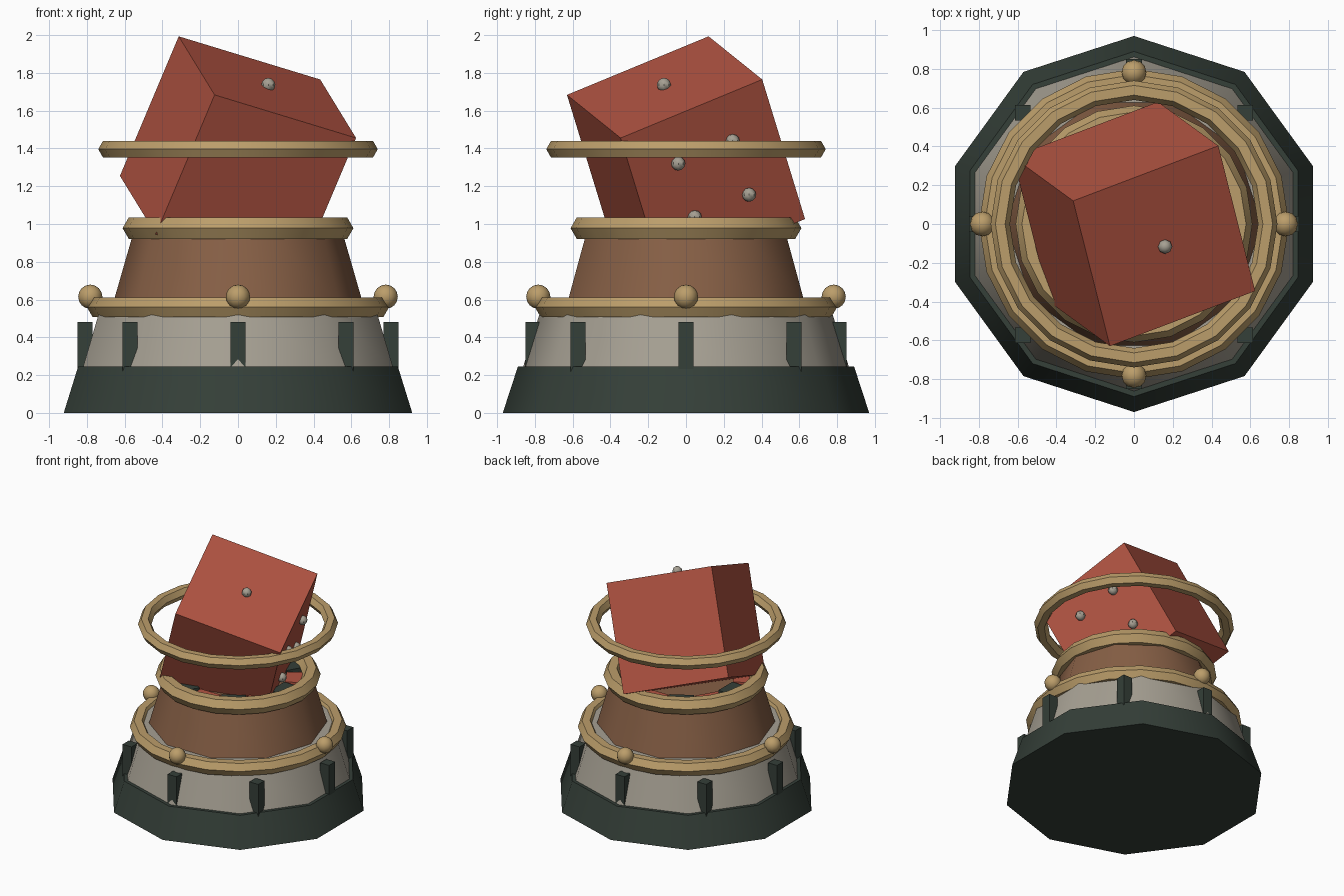
import bpy
from math import cos, sin, pi, radians
from mathutils import Matrix, Vector

cube = bpy.data.objects.get("Cube")
if cube:
    bpy.data.objects.remove(cube, do_unlink=True)


def material(name, rgb):
    m = bpy.data.materials.new(name)
    m.use_nodes = True
    m.diffuse_color = (*rgb, 1)
    m.node_tree.nodes["Principled BSDF"].inputs["Base Color"].default_value = (*rgb, 1)
    return m


dark = material("dark green iron", (0.035, 0.05, 0.04))
stone = material("pale stone", (0.38, 0.35, 0.29))
brown = material("brown wood", (0.24, 0.115, 0.06))
gold = material("brass", (0.50, 0.34, 0.145))
red = material("red lacquer", (0.45, 0.09, 0.055))


def finish(name, mat, smooth=True):
    ob = bpy.context.object
    ob.name = name
    ob.data.materials.append(mat)
    if smooth:
        bpy.ops.object.shade_smooth_by_angle(angle=radians(40))
    return ob


def drum(name, mat, r1, r2, z1, z2, turn=0):
    bpy.ops.mesh.primitive_cone_add(vertices=10, radius1=r1, radius2=r2, depth=z2 - z1,
                                    location=(0, 0, (z1 + z2) / 2), rotation=(0, 0, turn))
    return finish(name, mat)


def ring(name, major, minor, z):
    bpy.ops.mesh.primitive_torus_add(major_radius=major, minor_radius=minor,
                                     major_segments=20, minor_segments=6, location=(0, 0, z))
    return finish(name, gold)


def ball(name, mat, r, loc, segments=12):
    bpy.ops.mesh.primitive_uv_sphere_add(segments=segments, ring_count=segments // 2 + 2,
                                         radius=r, location=loc)
    return finish(name, mat)


def box(name, mat, size, loc, turn=0):
    bpy.ops.mesh.primitive_cube_add(size=1, location=loc, rotation=(0, 0, turn))
    ob = finish(name, mat, False)
    ob.scale = size
    return ob


# Stepped pedestal
drum("base", dark, 0.97, 0.89, 0, 0.245)
drum("stone_tier", stone, 0.865, 0.755, 0.235, 0.59)
drum("wooden_drum", brown, 0.66, 0.555, 0.585, 0.95, pi / 10)

# Posts around the stone tier, all square to the axes
for i in range(8):
    a = i * pi / 4
    box(f"post_{i + 1}", dark, (0.08, 0.08, 0.26), (0.81 * cos(a), 0.81 * sin(a), 0.35))

# Brass rings, the highest one floating
ring("lower_ring", 0.74, 0.06, 0.56)
ring("middle_ring", 0.545, 0.066, 0.978)
ring("floating_ring", 0.69, 0.05, 1.396)

# Brass studs on the lower ring
for i in range(4):
    a = i * pi / 2
    ball(f"stud_{i + 1}", gold, 0.064, (0.782 * cos(a), 0.782 * sin(a), 0.615))

# Alternating tiles on the drum top
for i in range(12):
    a = i * pi / 6
    odd = i % 2
    box(f"tile_{i + 1}", red if odd else dark, (0.14, 0.18, 0.04 if odd else 0.05),
        (0.425 * cos(a), 0.425 * sin(a), 0.955), a)

# Tilted die: u points to the front, v to the left side, n upward
u = Vector((0.228, -0.900, -0.372)).normalized()
v = Vector((0.900, 0.336, -0.276))
v = (v - u * v.dot(u)).normalized()
n = u.cross(v)
centre = Vector((0, 0, 1.355))
edge = 0.833
die = box("die", red, (edge, edge, edge), centre)
die.rotation_euler = Matrix((u, v, n)).transposed().to_euler()

# Pips
ball("top_pip", stone, 0.037, centre + n * 0.43, 8)
for i, (s, t) in enumerate([(-1, -1), (-1, 1), (1, -1), (1, 1)]):
    ball(f"side_pip_{i + 1}", stone, 0.037, centre + v * 0.43 + (u * s + n * t) * 0.16, 8)
